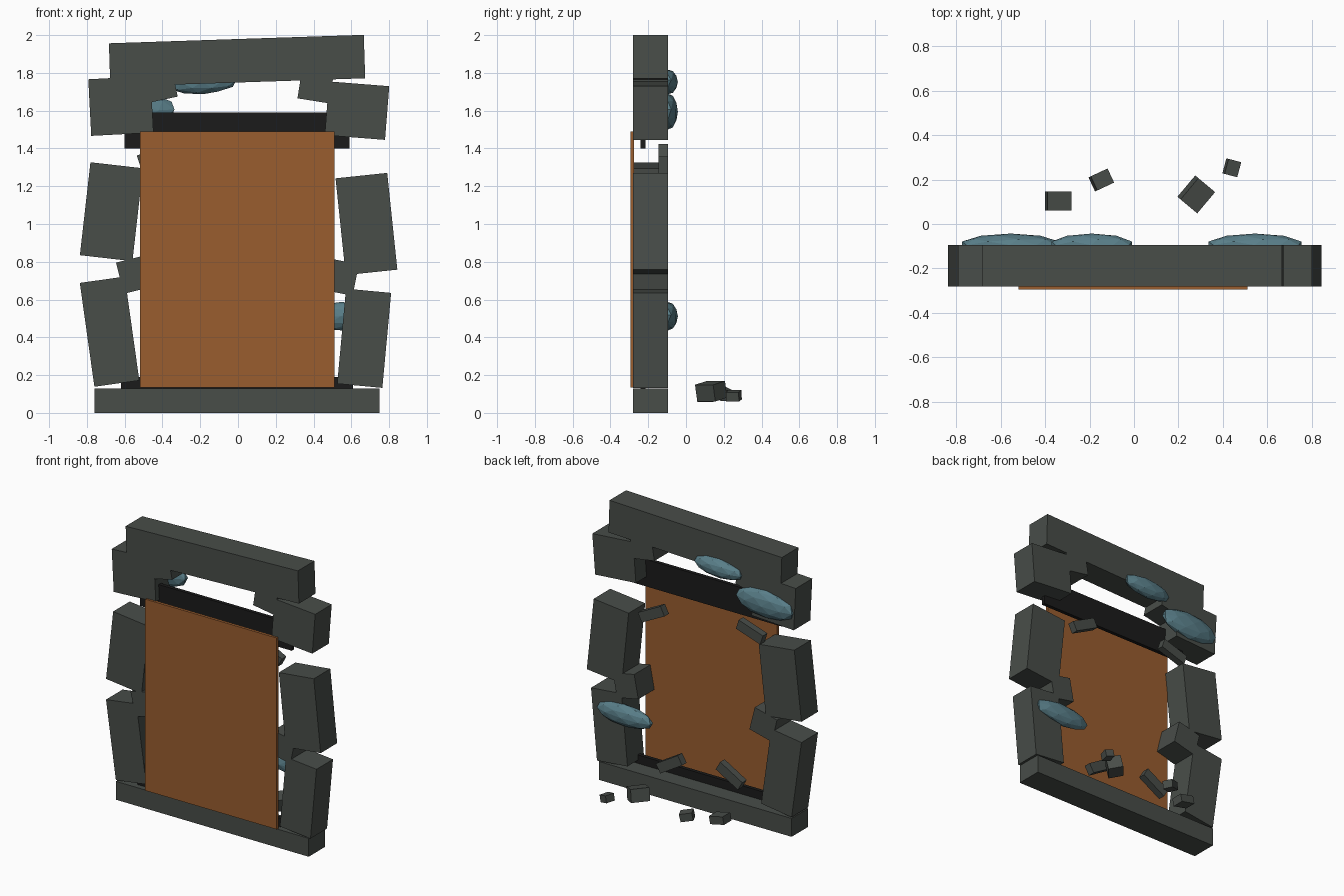
import bpy
from math import radians

cube = bpy.data.objects.get("Cube")
if cube:
    bpy.data.objects.remove(cube, do_unlink=True)


def material(name, color):
    mat = bpy.data.materials.new(name)
    mat.use_nodes = True
    mat.diffuse_color = (*color, 1)
    mat.node_tree.nodes["Principled BSDF"].inputs["Base Color"].default_value = (*color, 1)
    return mat


STONE = material("grey stone", (0.065, 0.074, 0.066))
WOOD = material("orange wood", (0.32, 0.11, 0.028))
DARK = material("black iron", (0.011, 0.011, 0.011))
CRYSTAL = material("teal crystal", (0.1, 0.21, 0.25))


def finish(name, size, rotation, mat):
    ob = bpy.context.object
    ob.name = name
    ob.scale = size
    ob.rotation_euler = [radians(a) for a in rotation]
    ob.data.materials.append(mat)


def box(name, center, size, mat, rotation=(0, 0, 0)):
    bpy.ops.mesh.primitive_cube_add(size=1, location=center)
    finish(name, size, rotation, mat)


# Stone surround: name, x, z, width, height, tilt seen from the front
STONE_Y, STONE_DEPTH = -0.188, 0.185
for name, x, z, w, h, tilt in (
    ("base_slab", -0.005, 0.065, 1.51, 0.13, 0),
    ("lintel", -0.005, 1.864, 1.35, 0.23, 1.9),
    ("right_lower_stone", -0.68, 0.43, 0.24, 0.555, 8),
    ("right_upper_stone", -0.67, 1.065, 0.28, 0.495, -6.5),
    ("left_lower_stone", 0.668, 0.395, 0.24, 0.505, -5.3),
    ("left_upper_stone", 0.68, 1.0, 0.275, 0.515, 6),
    ("right_corner_stone", -0.62, 1.625, 0.33, 0.3, 3),
    ("left_corner_stone", 0.63, 1.6, 0.32, 0.285, -4.5),
    ("right_corner_wedge", -0.42, 1.74, 0.17, 0.17, 12),
    ("left_corner_wedge", 0.412, 1.736, 0.17, 0.17, -9),
    ("right_side_wedge", -0.538, 0.735, 0.18, 0.17, 14),
    ("left_side_wedge", 0.54, 0.72, 0.17, 0.17, -11),
):
    box(name, (x, STONE_Y, z), (w, STONE_DEPTH, h), STONE, (0, -tilt, 0))

# Wooden panel and the dark rails behind it
box("panel", (-0.005, -0.285, 0.812), (1.03, 0.02, 1.355), WOOD)
box("top_rail", (-0.005, -0.228, 1.495), (1.19, 0.026, 0.19), DARK)
box("bottom_rail", (-0.005, -0.228, 0.1), (1.23, 0.026, 0.18), DARK)

# Small stone chips on the back
for name, x, z, tilt in (
    ("upper_left_chip", 0.34, 1.28, -27),
    ("upper_right_chip", -0.43, 1.36, 18),
    ("lower_left_chip", 0.2, 0.255, -31),
    ("lower_right_chip", -0.27, 0.3, 30),
):
    box(name, (x, -0.12, z), (0.2, 0.05, 0.07), STONE, (0, -tilt, 0))

# Loose rubble behind the base: centre, size, turn
for i, (center, size, turn) in enumerate((
    ((-0.34, 0.103, 0.095), (0.11, 0.085, 0.055), 0),
    ((-0.147, 0.198, 0.1), (0.085, 0.07, 0.055), 25),
    ((0.28, 0.133, 0.115), (0.1, 0.125, 0.09), -40),
    ((0.44, 0.253, 0.09), (0.06, 0.07, 0.05), -15),
)):
    box(f"rubble_{i + 1}", center, size, STONE, (0, 12, turn))

# Flattened faceted crystals on the back
for name, x, z, length, height, tilt in (
    ("right_crystal", -0.555, 1.595, 0.23, 0.095, 3),
    ("top_crystal", -0.19, 1.752, 0.19, 0.065, 3),
    ("left_crystal", 0.545, 0.512, 0.22, 0.075, 2),
):
    bpy.ops.mesh.primitive_ico_sphere_add(subdivisions=2, radius=1, location=(x, -0.095, z))
    finish(name, (length, 0.052, height), (0, -tilt, 0), CRYSTAL)
